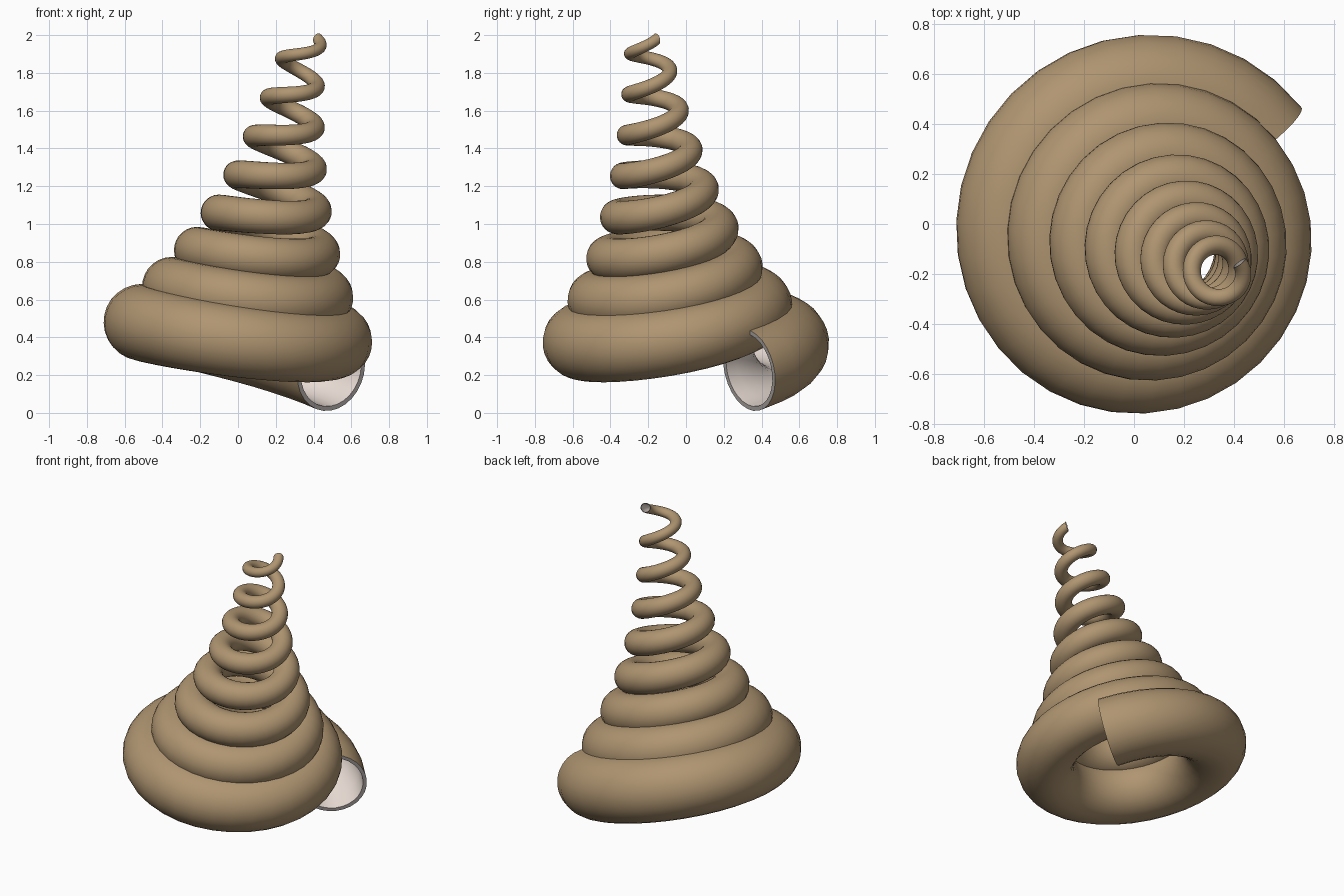
import bpy, bmesh
from math import sin, cos, pi, radians
from mathutils import Vector

if "Cube" in bpy.data.objects:
    bpy.data.objects.remove(bpy.data.objects["Cube"])

TURNS, STEPS, SIDES = 8, 34, 28
SHRINK = 0.783          # size ratio from one whorl to the next
PITCH = 0.2125          # rise per turn
R0, TUBE0 = 0.609, 0.222  # coil and tube radius at the mouth
START = radians(38)
WALL = 0.89             # inner radius / outer radius

# tilted coiling axis and its two perpendicular directions
axis = Vector((0.2, -0.1, 1)).normalized()
e1 = Vector((1, 0, -0.2)).normalized()
e2 = axis.cross(e1)


def material(name, color):
    m = bpy.data.materials.new(name)
    m.diffuse_color = (*color, 1)
    m.use_nodes = True
    m.node_tree.nodes["Principled BSDF"].inputs["Base Color"].default_value = m.diffuse_color
    return m


def ring(bm, turn, scale):
    """One circular tube section, in a plane that holds the axis."""
    ang = START + 2 * pi * turn
    size = SHRINK ** turn
    z = 0.286 + PITCH * turn
    out = e1 * cos(ang) + e2 * sin(ang)
    centre = Vector((-0.042 + 0.2 * z, -0.01 - 0.1 * z, z)) + out * R0 * size
    r = TUBE0 * size * scale
    return [bm.verts.new(centre + r * (out * cos(2 * pi * i / SIDES) + axis * sin(2 * pi * i / SIDES)))
            for i in range(SIDES)]


# rings run up the outside and back down the inside, closing at both rims
bm = bmesh.new()
n = TURNS * STEPS
rings = [ring(bm, i / STEPS, 1) for i in range(n + 1)]
rings += [ring(bm, i / STEPS, WALL) for i in range(n, -1, -1)]
for k, a in enumerate(rings):
    b = rings[(k + 1) % len(rings)]
    slot = 0 if k < n else 1 if n < k < 2 * n + 1 else 2
    for i in range(SIDES):
        j = (i + 1) % SIDES
        f = bm.faces.new((a[i], a[j], b[j], b[i]))
        f.material_index = slot
bmesh.ops.recalc_face_normals(bm, faces=bm.faces)

mesh = bpy.data.meshes.new("spiral_shell")
bm.to_mesh(mesh)
bm.free()
# outer tan surface, pale lining, grey rim
mesh.materials.append(material("tan_shell", (0.43, 0.30, 0.165)))
mesh.materials.append(material("pale_lining", (0.83, 0.73, 0.67)))
mesh.materials.append(material("grey_rim", (0.42, 0.39, 0.38)))
shell = bpy.data.objects.new("spiral_shell", mesh)
bpy.context.collection.objects.link(shell)
bpy.context.view_layer.objects.active = shell
shell.select_set(True)
bpy.ops.object.shade_smooth_by_angle(angle=radians(40))
